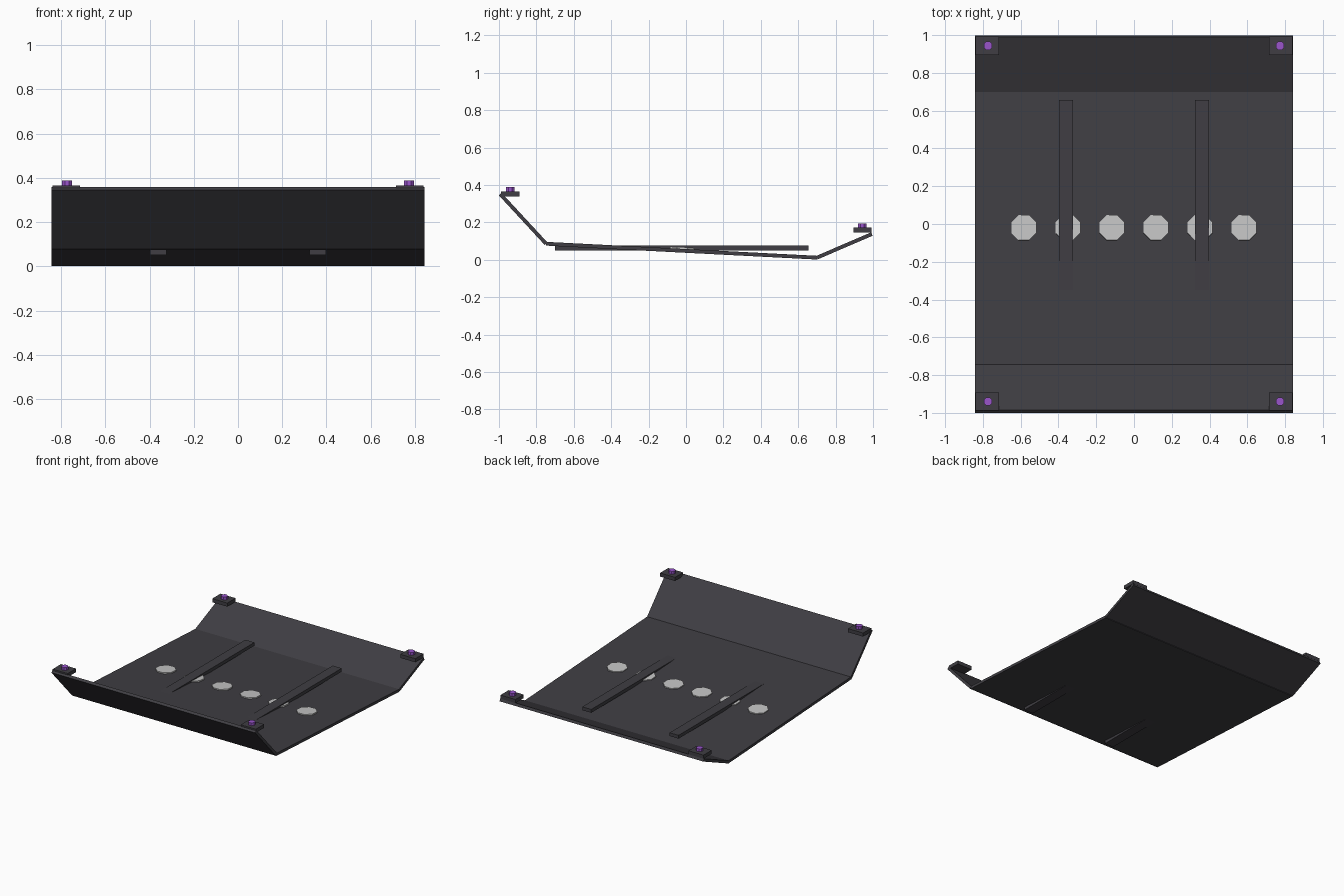
import bpy
import math
from mathutils import Vector

cube = bpy.data.objects.get("Cube")
if cube:
    bpy.data.objects.remove(cube, do_unlink=True)


def material(name, rgb):
    mat = bpy.data.materials.new(name)
    mat.use_nodes = True
    colour = (*rgb, 1.0)
    mat.diffuse_color = colour
    mat.node_tree.nodes["Principled BSDF"].inputs["Base Color"].default_value = colour
    return mat


GREY = material("dark grey metal", (0.05, 0.048, 0.056))
SILVER = material("light silver", (0.56, 0.56, 0.56))
PURPLE = material("purple bolt", (0.32, 0.09, 0.60))


def finish(name, mat):
    obj = bpy.context.object
    obj.name = name
    obj.data.materials.append(mat)
    return obj


def box(name, centre, size, mat, tilt=0.0):
    bpy.ops.mesh.primitive_cube_add(size=1, location=centre, rotation=(tilt, 0, 0))
    obj = finish(name, mat)
    obj.scale = size
    return obj


def octagon(name, centre, radius, depth, mat, tilt=0.0):
    bpy.ops.mesh.primitive_cylinder_add(vertices=8, radius=radius, depth=depth,
                                        location=centre, rotation=(tilt, 0, 0))
    obj = finish(name, mat)
    # turn the flats to face the axes
    for v in obj.data.vertices:
        v.co.rotate(Vector((0, 0, 1)).rotation_difference(Vector((0, 0, 1))))
    return obj


WIDTH, THICK = 1.684, 0.02


def slab(name, start, end):
    """Flat plate following a line in the y-z plane."""
    a, b = Vector((0, *start)), Vector((0, *end))
    d = b - a
    tilt = math.atan2(d.z, d.y)
    return box(name, (a + b) / 2, (WIDTH, d.length, THICK), GREY, tilt), tilt


# Bent skid plate: front ramp, sloping floor, rear ramp
front, front_bend = (-0.993, 0.351), (-0.748, 0.086)
rear_bend, rear = (0.70, 0.0115), (0.994, 0.138)
slab("front_ramp", front, front_bend)
_, floor_tilt = slab("floor_plate", front_bend, rear_bend)
slab("rear_ramp", rear_bend, rear)

# Level stiffening ribs passing through the floor
for side, x in (("left", 0.361), ("right", -0.361)):
    box(f"{side}_rib", (x, -0.022, 0.063), (0.074, 1.356, 0.025), GREY)

# Row of octagonal discs on the floor
for i in range(6):
    disc = octagon(f"floor_disc_{i + 1}", ((i - 2.5) * 0.233, -0.02, 0.0545),
                   0.072, 0.024, SILVER, floor_tilt)
    disc.rotation_euler = (floor_tilt, 0, math.pi / 8)

# Corner mounting pads with bolts
for end, y, z in (("front", -0.94, 0.353), ("rear", 0.943, 0.160)):
    for side, x in (("left", 0.777), ("right", -0.777)):
        box(f"{end}_{side}_pad", (x, y, z), (0.124, 0.097, 0.027), GREY)
        bolt = octagon(f"{end}_{side}_bolt", (x - math.copysign(0.004, x), y, z + 0.018),
                       0.024, 0.034, PURPLE)
        bolt.rotation_euler.z = math.pi / 8
